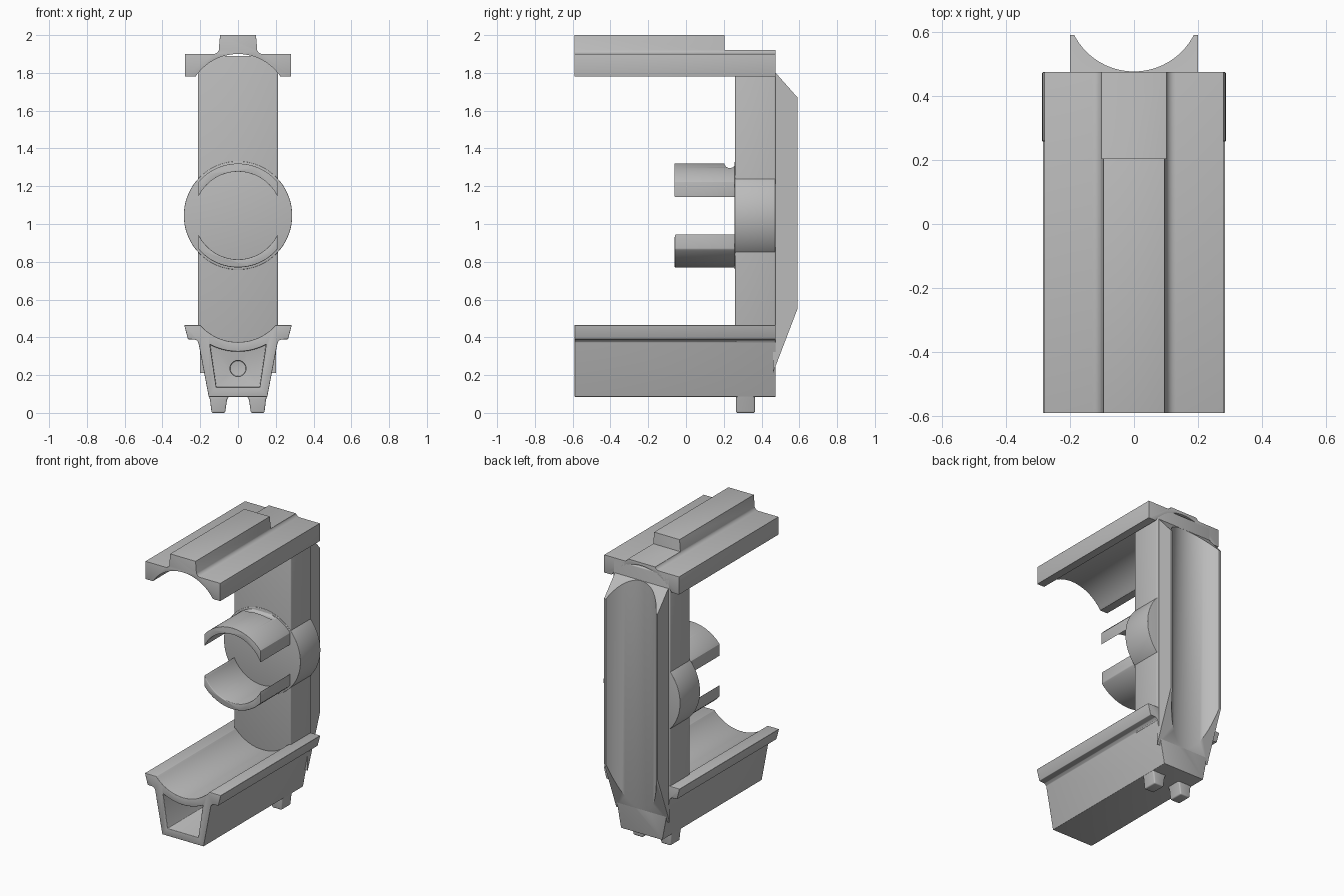
import bpy
import bmesh
from math import sin, cos, radians

if "Cube" in bpy.data.objects:
    bpy.data.objects.remove(bpy.data.objects["Cube"])

grey = bpy.data.materials.new("plain grey")
grey.use_nodes = True
tone = (0.5, 0.5, 0.5, 1)
grey.diffuse_color = tone
grey.node_tree.nodes["Principled BSDF"].inputs["Base Color"].default_value = tone

FRONT, BACK, COLUMN = -0.59, 0.475, 0.26   # shared depths along y


def arc(cx, cz, r, a0, a1, n=28):
    steps = [radians(a0 + (a1 - a0) * i / n) for i in range(n + 1)]
    return [(cx + r * cos(a), cz + r * sin(a)) for a in steps]


def mirrored(half):
    """Close a half outline (x > 0) with its mirror image."""
    return half + [(-x, z) for x, z in reversed(half) if x > 1e-6]


def prism(name, outline, start, end, axis="y"):
    place = {"x": lambda a, b, t: (t, a, b),
             "y": lambda a, b, t: (a, t, b),
             "z": lambda a, b, t: (a, b, t)}[axis]
    bm = bmesh.new()
    low = [bm.verts.new(place(a, b, start)) for a, b in outline]
    high = [bm.verts.new(place(a, b, end)) for a, b in outline]
    bm.faces.new(low)
    bm.faces.new(high)
    for i in range(len(low)):
        j = (i + 1) % len(low)
        bm.faces.new((low[i], low[j], high[j], high[i]))
    bmesh.ops.recalc_face_normals(bm, faces=bm.faces)
    mesh = bpy.data.meshes.new(name)
    bm.to_mesh(mesh)
    bm.free()
    mesh.materials.append(grey)
    obj = bpy.data.objects.new(name, mesh)
    bpy.context.collection.objects.link(obj)
    return obj


def apply(obj, mod):
    bpy.ops.object.select_all(action="DESELECT")
    obj.select_set(True)
    bpy.context.view_layer.objects.active = obj
    bpy.ops.object.modifier_apply(modifier=mod.name)


def cut(obj, cutter):
    mod = obj.modifiers.new("cut", "BOOLEAN")
    mod.operation, mod.solver, mod.object = "DIFFERENCE", "EXACT", cutter
    apply(obj, mod)
    bpy.data.objects.remove(cutter)


def finish(obj, width=0.01):
    if width:
        mod = obj.modifiers.new("soft edges", "BEVEL")
        mod.width, mod.segments = width, 3
        mod.limit_method, mod.angle_limit = "ANGLE", radians(35)
        apply(obj, mod)
    bpy.ops.object.select_all(action="DESELECT")
    obj.select_set(True)
    bpy.context.view_layer.objects.active = obj
    bpy.ops.object.shade_smooth_by_angle(angle=radians(35))


# Top cap: arched underside with a rib that steps down toward the back
arch = arc(0, 1.629, 0.271, 90, 34, 14)
sides = [(0.28, 1.78), (0.28, 1.90)]
fillet = arc(0.13, 1.93, 0.03, 270, 200, 4)
cap = prism("top_cap", mirrored(arch + sides + fillet + [(0.095, 2.0)]), FRONT, BACK)
cut(cap, prism("step_cutter", [(0.205, 1.92), (0.6, 1.92), (0.6, 2.1), (0.205, 2.1)], -0.2, 0.2, "x"))
finish(cap)

# Bottom tray: curved channel, side lips, deep front pocket
channel = arc(0, 0.642, 0.267, 270, 318.5, 14)
tray_sides = [(0.285, 0.465), (0.265, 0.39), (0.225, 0.388), (0.21, 0.375), (0.155, 0.085)]
tray = prism("bottom_tray", mirrored(channel + tray_sides), FRONT, BACK)
pocket_top = arc(0, 0.642, 0.317, 270, 298, 10)
cut(tray, prism("pocket_cutter", mirrored(pocket_top + [(0.115, 0.135)]), FRONT - 0.1, 0.3))
cut(tray, prism("hole_cutter", arc(0, 0.235, 0.042, 0, 350, 35), 0.2, 0.4))
finish(tray, 0.008)

# Feet under the tray
foot = [(0.045, 0.095), (0.058, 0.07), (0.068, 0), (0.14, 0), (0.148, 0.07), (0.157, 0.095)]
for side, name in ((1, "left_foot"), (-1, "right_foot")):
    finish(prism(name, [(side * x, z) for x, z in foot], 0.265, 0.365), 0.008)

# Upright column and the round hub in its middle
finish(prism("column", [(-0.213, 0.37), (0.213, 0.37), (0.213, 1.89), (-0.213, 1.89)], COLUMN, BACK), 0.008)
finish(prism("hub_disc", arc(0, 1.045, 0.287, 0, 355, 71), COLUMN - 0.002, BACK - 0.002), 0.003)

# Hollowed back rail with sloped ends
rail_side = [(0.46, 0.21), (0.59, 0.55), (0.59, 1.67), (0.475, 1.80), (0.46, 1.815)]
rail = prism("back_rail", rail_side, -0.2, 0.2, "x")
cut(rail, prism("rail_cutter", arc(0, 0.686, 0.21, 0, 355, 71), 0.1, 1.95, "z"))
finish(rail, 0)

# Pair of curved clips reaching forward from the hub
for sign, name in ((1, "upper_clip"), (-1, "lower_clip")):
    outline = arc(0, 0, 0.275, 40.2, 139.8) + arc(0, 0, 0.232, 154.8, 25.2)
    clip = prism(name, [(x, 1.045 + sign * z) for x, z in outline], -0.06, COLUMN + 0.02)
    if sign > 0:
        cut(clip, prism("notch_cutter", arc(0.232, 1.326, 0.03, 0, 345, 23), -0.3, 0.3, "x"))
    finish(clip, 0.012)
